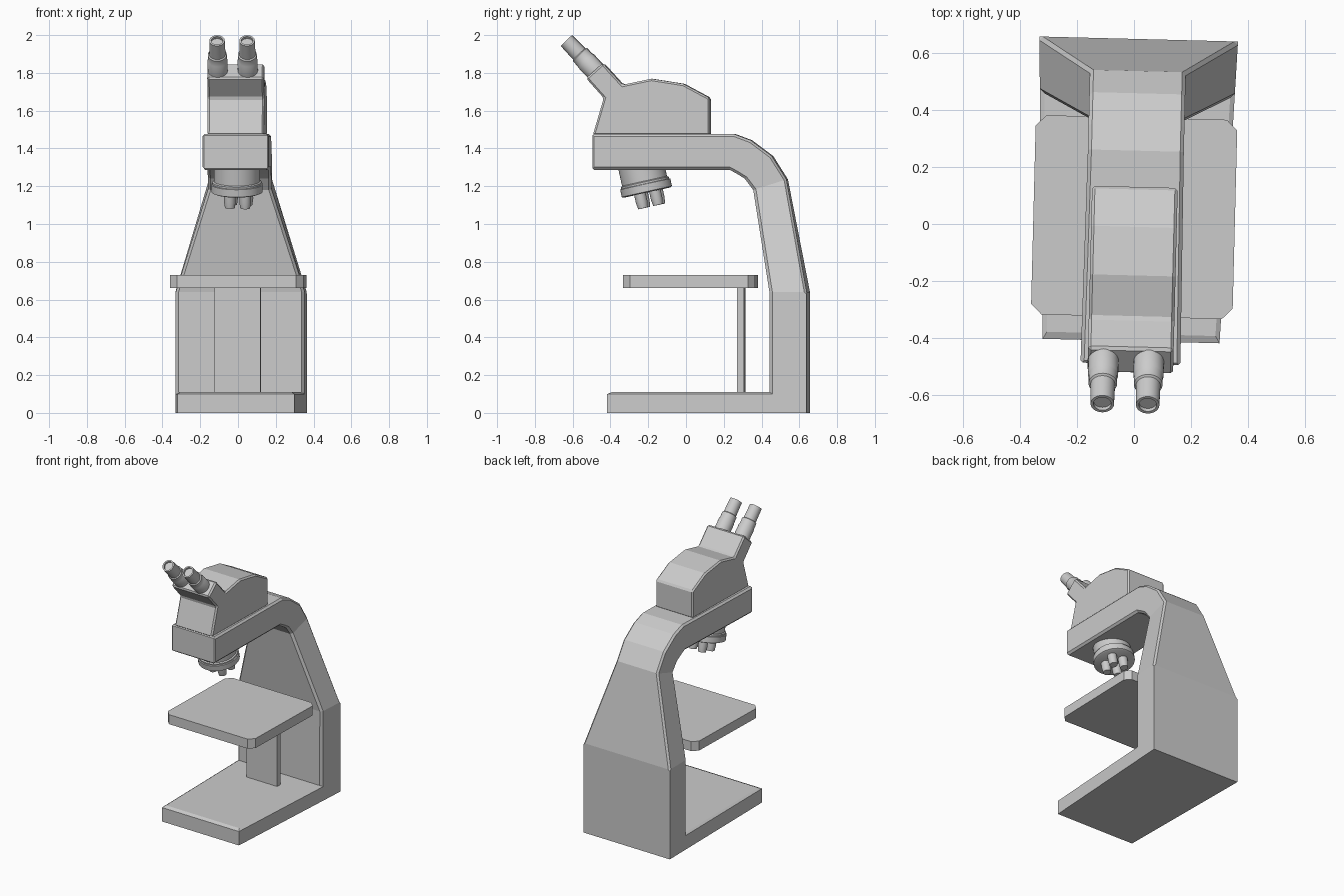
import bpy, bmesh, math
from mathutils import Matrix, Vector

cube = bpy.data.objects.get("Cube")
if cube:
    bpy.data.objects.remove(cube)

grey = bpy.data.materials.new("plain grey")
grey.use_nodes = True
grey.diffuse_color = (0.6, 0.6, 0.6, 1)
grey.node_tree.nodes["Principled BSDF"].inputs["Base Color"].default_value = (0.6, 0.6, 0.6, 1)

# The whole instrument is turned slightly about the vertical
TURN = Matrix.Rotation(math.radians(-1.45), 4, "Z")


def finish(name, bm, smooth=False, place=None):
    bmesh.ops.recalc_face_normals(bm, faces=bm.faces)
    bm.transform(TURN @ place if place else TURN)
    mesh = bpy.data.meshes.new(name)
    bm.to_mesh(mesh)
    bm.free()
    mesh.materials.append(grey)
    obj = bpy.data.objects.new(name, mesh)
    bpy.context.collection.objects.link(obj)
    if smooth:
        bpy.ops.object.select_all(action="DESELECT")
        obj.select_set(True)
        bpy.context.view_layer.objects.active = obj
        bpy.ops.object.shade_smooth_by_angle(angle=math.radians(35))
    return obj


def bevel(obj, width, method="ANGLE"):
    mod = obj.modifiers.new("edge_bevel", "BEVEL")
    mod.width = width
    mod.segments = 1
    mod.limit_method = method


def prism(name, points, direction):
    """Extrude a flat outline along a direction."""
    bm = bmesh.new()
    face = bm.faces.new([bm.verts.new(p) for p in points])
    new = bmesh.ops.extrude_face_region(bm, geom=[face])["geom"]
    bmesh.ops.translate(bm, vec=direction, verts=[g for g in new if isinstance(g, bmesh.types.BMVert)])
    return finish(name, bm)


def lathe(name, profile, origin, axis, sides=32):
    """Revolve (radius, height) points about an axis."""
    bm = bmesh.new()
    rings = []
    for r, h in profile:
        rings.append([bm.verts.new((r * math.cos(a), r * math.sin(a), h))
                      for a in (math.tau * i / sides for i in range(sides))])
    for low, high in zip(rings, rings[1:]):
        for i in range(sides):
            j = (i + 1) % sides
            bm.faces.new((low[i], low[j], high[j], high[i]))
    bm.faces.new(rings[0])
    bm.faces.new(rings[-1])
    place = Matrix.Translation(origin) @ Vector((0, 0, 1)).rotation_difference(axis).to_matrix().to_4x4()
    return finish(name, bm, True, place)


# Body: base, column and arm as one swept strip
# each section: inner y, z, half width, then outer y, z, half width
sections = [
    (-0.41, 0.11, 0.31, -0.41, 0.0, 0.31),
    (0.45, 0.11, 0.341, 0.648, 0.0, 0.348),
    (0.45, 0.64, 0.341, 0.648, 0.64, 0.348),
    (0.36, 1.18, 0.168, 0.536, 1.236, 0.168),
    (0.315, 1.24, 0.168, 0.458, 1.36, 0.168),
    (0.275, 1.265, 0.168, 0.347, 1.443, 0.168),
    (0.235, 1.287, 0.168, 0.257, 1.477, 0.168),
    (-0.49, 1.287, 0.175, -0.49, 1.477, 0.175),
]
bm = bmesh.new()
weight = bm.edges.layers.float.new("bevel_weight_edge")
loops = []
for yi, zi, wi, yo, zo, wo in sections:
    corners = ((-wi, yi, zi), (wi, yi, zi), (wo, yo, zo), (-wo, yo, zo))
    loops.append([bm.verts.new(c) for c in corners])
for a, b in zip(loops, loops[1:]):
    for i in range(4):
        j = (i + 1) % 4
        bm.faces.new((a[i], a[j], b[j], b[i]))
bm.faces.new(loops[0])
bm.faces.new(loops[-1])
for n, (a, b) in enumerate(zip(loops, loops[1:])):
    for i in range(4):
        if i < 2 or n > 1:
            bm.edges.get((a[i], b[i]))[weight] = 1.0 if n == 0 else 0.5
bm.edges.get((loops[0][0], loops[0][1]))[weight] = 1.0
for i in range(4):
    bm.edges.get((loops[-1][i], loops[-1][(i + 1) % 4]))[weight] = 0.3
bevel(finish("body", bm), 0.025, "WEIGHT")

# Stage with clipped corners
w, front, back, c = 0.353, -0.325, 0.373, 0.037
outline = [(-w + c, front), (w - c, front), (w, front + c), (w, back - c),
           (w - c, back), (-w + c, back), (-w, back - c), (-w, front + c)]
prism("stage", [(x, y, 0.662) for x, y in outline], (0, 0, 0.068))

# Post carrying the stage
post = [(-0.132, 0.274), (0.113, 0.274), (0.113, 0.311), (-0.132, 0.311)]
prism("stage_post", [(x, y, 0.1) for x, y in post], (0, 0, 0.57))

# Head with sloping neck
head = [(-0.49, 1.47), (-0.432, 1.667), (-0.526, 1.772), (-0.437, 1.852), (-0.332, 1.737),
        (-0.18, 1.769), (-0.01, 1.742), (0.13, 1.667), (0.13, 1.47)]
bevel(prism("head", [(-0.15, y, z) for y, z in head], (0.3, 0, 0)), 0.01)

# Pair of eyepieces with open ends
tube = [(0.053, -0.03), (0.053, 0.07), (0.05, 0.075), (0.05, 0.115), (0.043, 0.12),
        (0.041, 0.218), (0.031, 0.218), (0.031, 0.203)]
for side, x in (("right", -0.095), ("left", 0.064)):
    lathe(side + "_eyepiece", tube, Vector((x, -0.482, 1.813)), Vector((0, -0.69, 0.724)))

# Tilted turret
tilt = math.radians(12.5)
down = Vector((0, math.sin(tilt), -math.cos(tilt)))
across = Vector((0, math.cos(tilt), math.sin(tilt)))
hub = Vector((0, -0.212, 1.193))
lathe("turret", [(0.122, -0.14), (0.122, -0.035), (0.13, -0.03), (0.13, -0.02),
                 (0.136, -0.018), (0.136, 0.022), (0.125, 0.027)], hub, down, 40)

# Objectives around the turret
for k in range(4):
    a = math.radians(38 + 90 * k)
    spot = hub + Vector((0.008 + 0.058 * math.cos(a), 0, 0)) + across * (0.058 * math.sin(a) + 0.008)
    lathe("objective_%d" % (k + 1), [(0.031, 0.01), (0.031, 0.07), (0.026, 0.104)], spot, down, 20)
